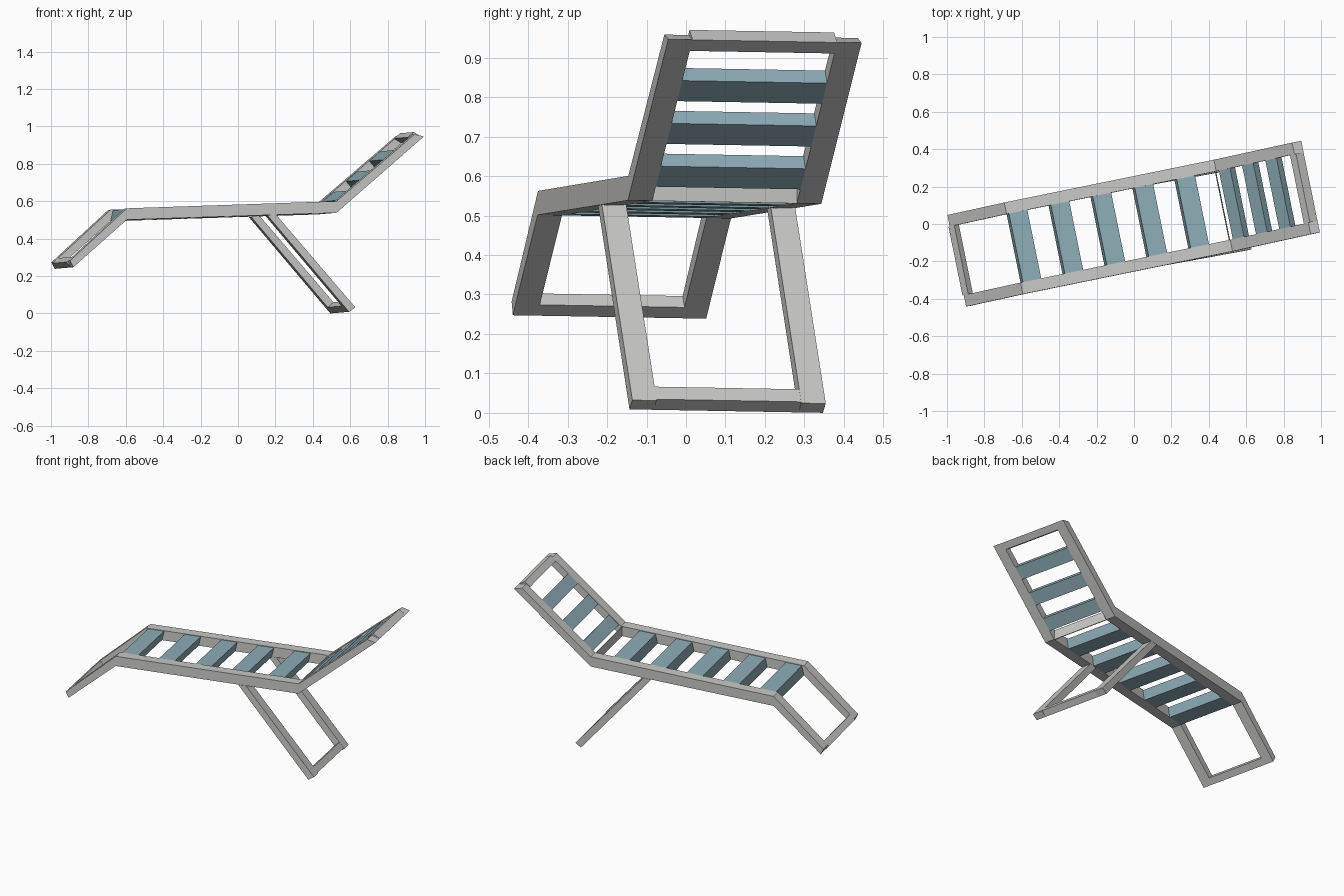
import bpy, bmesh, math
from mathutils import Matrix, Vector

cube = bpy.data.objects.get("Cube")
if cube:
    bpy.data.objects.remove(cube, do_unlink=True)


def material(name, rgb):
    m = bpy.data.materials.new(name)
    m.use_nodes = True
    col = (*rgb, 1.0)
    m.diffuse_color = col
    m.node_tree.nodes["Principled BSDF"].inputs["Base Color"].default_value = col
    return m


GREY = material("light grey frame", (0.58, 0.58, 0.57))
BLUE = material("dusty blue slats", (0.27, 0.42, 0.47))

HALF, INNER = 0.25, 0.187      # half width of the lounger, inner face of the rails

# The whole lounger is turned and leans very slightly to one side
PLACE = (Matrix.Rotation(math.radians(11.5), 4, 'Z')
         @ Matrix.Translation((0, 0, 0.5))
         @ Matrix.Rotation(math.radians(-1), 4, 'X')
         @ Matrix.Translation((0, 0, -0.5)))


def prism(name, profile, v0, v1, mat):
    """Extrude a lengthwise (u, z) profile across the width from v0 to v1."""
    bm = bmesh.new()
    face = bm.faces.new([bm.verts.new((u, v0, z)) for u, z in profile])
    ext = bmesh.ops.extrude_face_region(bm, geom=[face])
    moved = [g for g in ext["geom"] if isinstance(g, bmesh.types.BMVert)]
    bmesh.ops.translate(bm, verts=moved, vec=(0, v1 - v0, 0))
    bmesh.ops.recalc_face_normals(bm, faces=bm.faces)
    bm.transform(PLACE)
    me = bpy.data.meshes.new(name)
    bm.to_mesh(me)
    bm.free()
    me.materials.append(mat)
    ob = bpy.data.objects.new(name, me)
    bpy.context.collection.objects.link(ob)
    return ob


def crossbar(name, line, start, width, thick, mat, skew=0.0):
    """Bar between the rails, resting on the underside line of a section."""
    a, b = Vector(line[0]), Vector(line[1])
    d = (b - a).normalized()
    n = Vector((-d.y, d.x)) * thick + d * skew
    p, q = a + d * start, a + d * (start + width)
    prism(name, [p, q, q + n, p + n], -INNER, INNER, mat)


# Underside lines (u, z) of each section
foot = ((-0.95, 0.243), (-0.657, 0.497))
seat = (foot[1], (0.487, 0.534))
back = (seat[1], (0.965, 0.942))
leg = ((0.11, 0.52), (0.553, 0.0045))

# Side outlines: footrest, seat and backrest in one bent rail, and the prop leg
rail = [foot[0], foot[1], seat[1], back[1],
        (0.915, 0.954), (0.487, 0.596), (-0.657, 0.558), (-0.968, 0.278)]
prop = [leg[0], leg[1], (0.588, 0.028), (0.158, 0.523)]

for side, s in (("left", 1), ("right", -1)):
    prism(f"{side}_side_rail", rail, s * INNER, s * HALF, GREY)
    prism(f"{side}_prop_leg", prop, s * INNER, s * HALF, GREY)

# Grey end bars
crossbar("footrest_end_bar", foot, 0, 0.042, 0.038, GREY)
crossbar("backrest_end_bar", back, 0.585, 0.043, 0.046, GREY, skew=-0.015)
leg_length = (Vector(leg[1]) - Vector(leg[0])).length
crossbar("prop_foot_bar", leg, leg_length - 0.042, 0.042, 0.041, GREY)

# Thin divider where the seat meets the backrest
crossbar("seat_divider", seat, 1.139, 0.005, 0.06, GREY)

# Seat slats
for i in range(5):
    crossbar(f"seat_slat_{i + 1}", seat, i * 0.229, 0.1, 0.058, BLUE, skew=0.015)

# Backrest slats
for i in range(3):
    crossbar(f"backrest_slat_{i + 1}", back, 0.055 + i * 0.167, 0.08, 0.042, BLUE)
